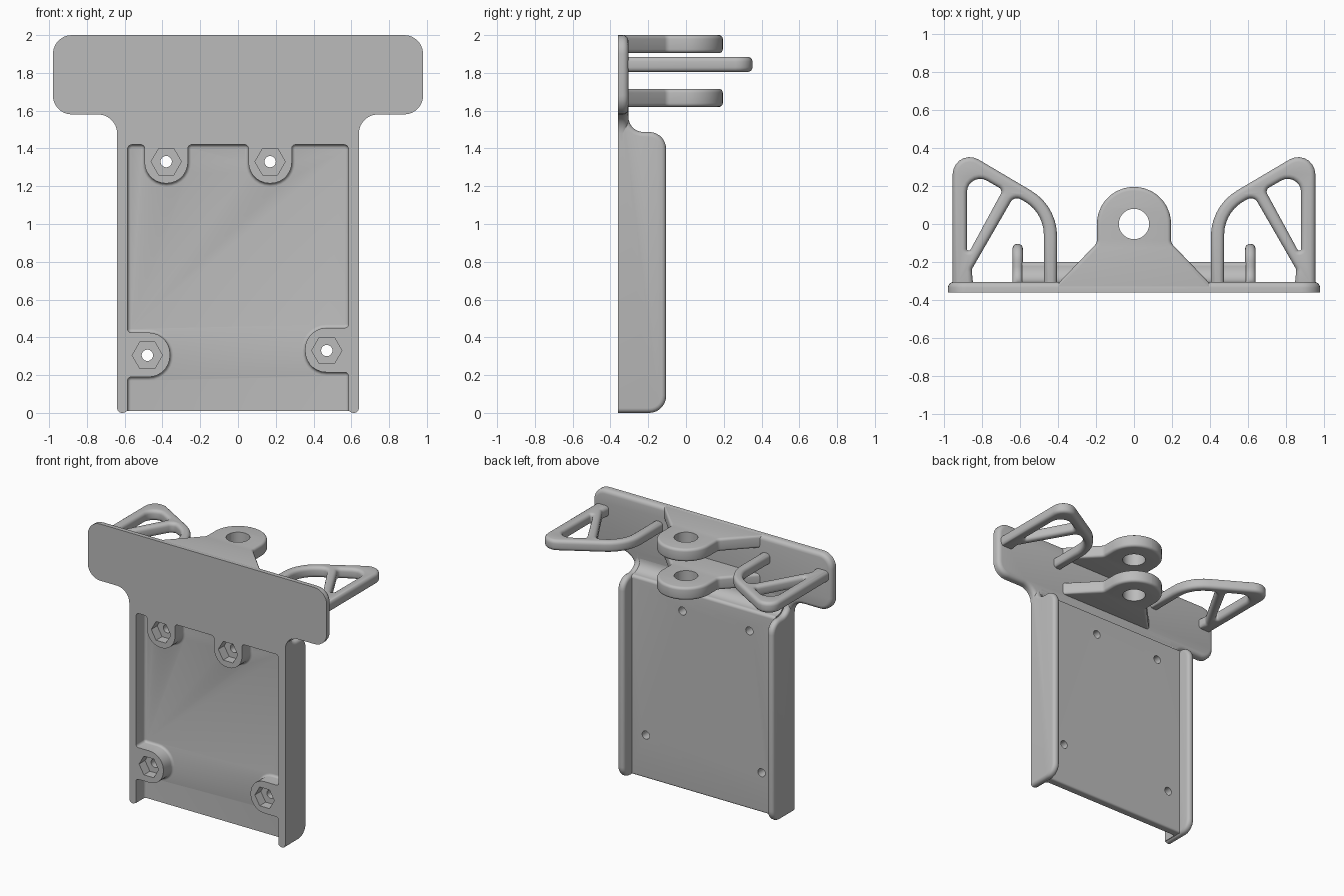
import bpy, bmesh, math
from mathutils import Vector

cube = bpy.data.objects.get("Cube")
if cube:
    bpy.data.objects.remove(cube, do_unlink=True)

grey = bpy.data.materials.new("plain grey")
grey.use_nodes = True
grey.diffuse_color = (0.5, 0.5, 0.5, 1)
grey.node_tree.nodes["Principled BSDF"].inputs["Base Color"].default_value = (0.5, 0.5, 0.5, 1)

AXES = {
    "xz": lambda u, v, w: (u, w, v),
    "yz": lambda u, v, w: (w, u, v),
    "xy": lambda u, v, w: (u, v, w),
}


def rounded(corners, steps=7):
    """Turn (u, v, radius) corners into an outline with arcs."""
    out = []
    n = len(corners)
    for i, (x, y, r) in enumerate(corners):
        p = Vector((x, y))
        if r == 0:
            out.append(p)
            continue
        a = (Vector(corners[i - 1][:2]) - p).normalized()
        b = (Vector(corners[(i + 1) % n][:2]) - p).normalized()
        half = math.acos(max(-1, min(1, a.dot(b)))) / 2
        t = r / math.tan(half)
        c = p + (a + b).normalized() * (r / math.sin(half))
        s, e = p + a * t - c, p + b * t - c
        a0 = math.atan2(s.y, s.x)
        turn = math.atan2(e.y, e.x) - a0
        turn = (turn + math.pi) % (2 * math.pi) - math.pi
        for k in range(steps + 1):
            ang = a0 + turn * k / steps
            out.append(c + r * Vector((math.cos(ang), math.sin(ang))))
    return out


def circle(x, y, r, n):
    return [Vector((x + r * math.cos(2 * math.pi * k / n),
                    y + r * math.sin(2 * math.pi * k / n))) for k in range(n)]


def add_object(name, mesh):
    obj = bpy.data.objects.new(name, mesh)
    bpy.context.collection.objects.link(obj)
    mesh.materials.clear()
    mesh.materials.append(grey)
    return obj


def prism(name, outline, plane, w0, w1, bevel=0, rule=None):
    """Extrude an outline; bevel the edges whose two ends satisfy the rule."""
    bm = bmesh.new()
    place = AXES[plane]
    low = [bm.verts.new(place(p.x, p.y, w0)) for p in outline]
    high = [bm.verts.new(place(p.x, p.y, w1)) for p in outline]
    bm.faces.new(low)
    bm.faces.new(high)
    rims = []
    n = len(outline)
    for i in range(n):
        j = (i + 1) % n
        bm.faces.new((low[i], low[j], high[j], high[i]))
        rims += [bm.edges.get((low[i], low[j])), bm.edges.get((high[i], high[j]))]
    bmesh.ops.recalc_face_normals(bm, faces=bm.faces)
    if bevel:
        chosen = [e for e in rims if rule(e.verts[0].co, e.verts[1].co)]
        bmesh.ops.bevel(bm, geom=chosen, offset=bevel, segments=4, profile=0.5,
                        affect='EDGES', clamp_overlap=False)
    mesh = bpy.data.meshes.new(name)
    bm.to_mesh(mesh)
    bm.free()
    return add_object(name, mesh)


def evaluated_mesh(obj):
    bpy.context.view_layer.update()
    graph = bpy.context.evaluated_depsgraph_get()
    return bpy.data.meshes.new_from_object(obj.evaluated_get(graph))


def slab(name, loops, z, half, bevel):
    """Flat horizontal slab with rounded rims; later loops are holes."""
    curve = bpy.data.curves.new(name, 'CURVE')
    curve.dimensions = '2D'
    curve.fill_mode = 'BOTH'
    curve.extrude = half - bevel
    curve.bevel_depth = bevel
    curve.bevel_resolution = 3
    curve.offset = -bevel
    for loop in loops:
        spline = curve.splines.new('POLY')
        spline.points.add(len(loop) - 1)
        for point, p in zip(spline.points, loop):
            point.co = (p.x, p.y, 0, 1)
        spline.use_cyclic_u = True
    temp = bpy.data.objects.new(name + "_curve", curve)
    bpy.context.collection.objects.link(temp)
    mesh = evaluated_mesh(temp)
    bpy.data.objects.remove(temp, do_unlink=True)
    bm = bmesh.new()
    bm.from_mesh(mesh)
    bmesh.ops.remove_doubles(bm, verts=bm.verts, dist=0.0001)
    bmesh.ops.translate(bm, verts=bm.verts, vec=(0, 0, z))
    bmesh.ops.recalc_face_normals(bm, faces=bm.faces)
    bm.to_mesh(mesh)
    bm.free()
    return add_object(name, mesh)


def cut(obj, cutters):
    for cutter in cutters:
        mod = obj.modifiers.new("cut", 'BOOLEAN')
        mod.operation = 'DIFFERENCE'
        mod.solver = 'EXACT'
        mod.object = cutter
    mesh = evaluated_mesh(obj)
    obj.modifiers.clear()
    obj.data = mesh
    for cutter in cutters:
        bpy.data.objects.remove(cutter, do_unlink=True)


FRONT, BACK = -0.36, -0.305
parts = []

# T-shaped head plate, rounded along its rear rim
half_t = [(0.64, 1.44, 0), (0.64, 1.58, 0.1), (0.98, 1.58, 0.1), (0.98, 2, 0.1)]
tee = half_t + [(-x, z, r) for x, z, r in reversed(half_t)]
parts.append(prism("head_plate", rounded(tee), "xz", FRONT, BACK, 0.03,
                   lambda a, b: min(a.y, b.y) > BACK - 0.001))

# Panel with its shoulder, hollowed from the front around four bosses
panel_side = [(FRONT, 0.01, 0), (-0.2, 0.01, 0.015), (-0.2, 1.487, 0.022),
              (BACK, 1.487, 0.08), (BACK, 1.6, 0), (FRONT, 1.6, 0)]
panel = prism("panel", rounded(panel_side), "yz", -0.59, 0.59)
pocket = [(-0.585, -0.1, 0), (0.585, -0.1, 0),
          (0.585, 0.215, 0.02), (0.355, 0.215, 0.113),
          (0.355, 0.45, 0.113), (0.585, 0.45, 0.02), (0.585, 1.42, 0.025)]
for x in (0.17, -0.38):
    pocket += [(x + 0.115, 1.42, 0.02), (x + 0.115, 1.215, 0.113),
               (x - 0.115, 1.215, 0.113), (x - 0.115, 1.42, 0.02)]
pocket += [(-0.585, 1.42, 0.025), (-0.585, 0.425, 0.02), (-0.36, 0.425, 0.113),
           (-0.36, 0.19, 0.113), (-0.585, 0.19, 0.02)]
tools = [prism("pocket_cutter", rounded(pocket), "xz", -0.5, -0.255, 0.018,
               lambda a, b: min(a.y, b.y) > -0.256)]
for x, z in ((-0.38, 1.33), (0.17, 1.33), (-0.48, 0.305), (0.47, 0.33)):
    tools.append(prism("nut_cutter", circle(x, z, 0.08, 6), "xz", -0.5, -0.29))
    tools.append(prism("bore_cutter", circle(x, z, 0.03, 24), "xz", -0.45, 0))
cut(panel, tools)
parts.append(panel)

# Side walls
wall_side = [(FRONT, 0, 0), (-0.105, 0, 0.09), (-0.105, 1.487, 0.09),
             (BACK, 1.487, 0.08), (BACK, 1.6, 0), (FRONT, 1.6, 0)]
for side, s in (("left", 1), ("right", -1)):
    parts.append(prism(side + "_wall", rounded(wall_side), "yz", s * 0.585, s * 0.64, 0.025,
                       lambda a, b: max(a.y, b.y) > FRONT + 0.001 and min(a.z, b.z) < 1.58))

# Two pierced hinge lugs
lug = [(-0.43, -0.345, 0), (0.43, -0.345, 0), (0.195, -0.1, 0.04), (0.195, 0.195, 0.194),
       (-0.195, 0.195, 0.194), (-0.195, -0.1, 0.04)]
for name, z in (("upper_lug", 1.9525), ("lower_lug", 1.6675)):
    obj = slab(name, [rounded(lug, 12)], z, 0.0475, 0.02)
    cut(obj, [prism("pin_cutter", circle(0, 0, 0.08, 40), "xy", z - 0.2, z + 0.2)])
    parts.append(obj)

# Braced loop arms
arm = [(0.955, -0.34, 0), (0.955, 0.42, 0.09), (0.405, 0.095, 0.28), (0.405, -0.34, 0),
       (0.475, -0.34, 0), (0.475, 0.06, 0.2), (0.63, 0.15, 0.04), (0.855, -0.24, 0.03),
       (0.845, -0.34, 0)]
gap = [(0.88, -0.17, 0.01), (0.88, 0.288, 0.07), (0.69, 0.18, 0.025)]
for side, s in (("left", 1), ("right", -1)):
    loops = [[Vector((s * p.x, p.y)) for p in rounded(shape)] for shape in (arm, gap)]
    if s < 0:
        loops = [loop[::-1] for loop in loops]
    parts.append(slab(side + "_arm", loops, 1.845, 0.04, 0.025))

# Smooth rounded rims, keep hard edges
bpy.ops.object.select_all(action='DESELECT')
for obj in parts:
    obj.select_set(True)
bpy.context.view_layer.objects.active = parts[0]
bpy.ops.object.shade_smooth_by_angle(angle=math.radians(32))
